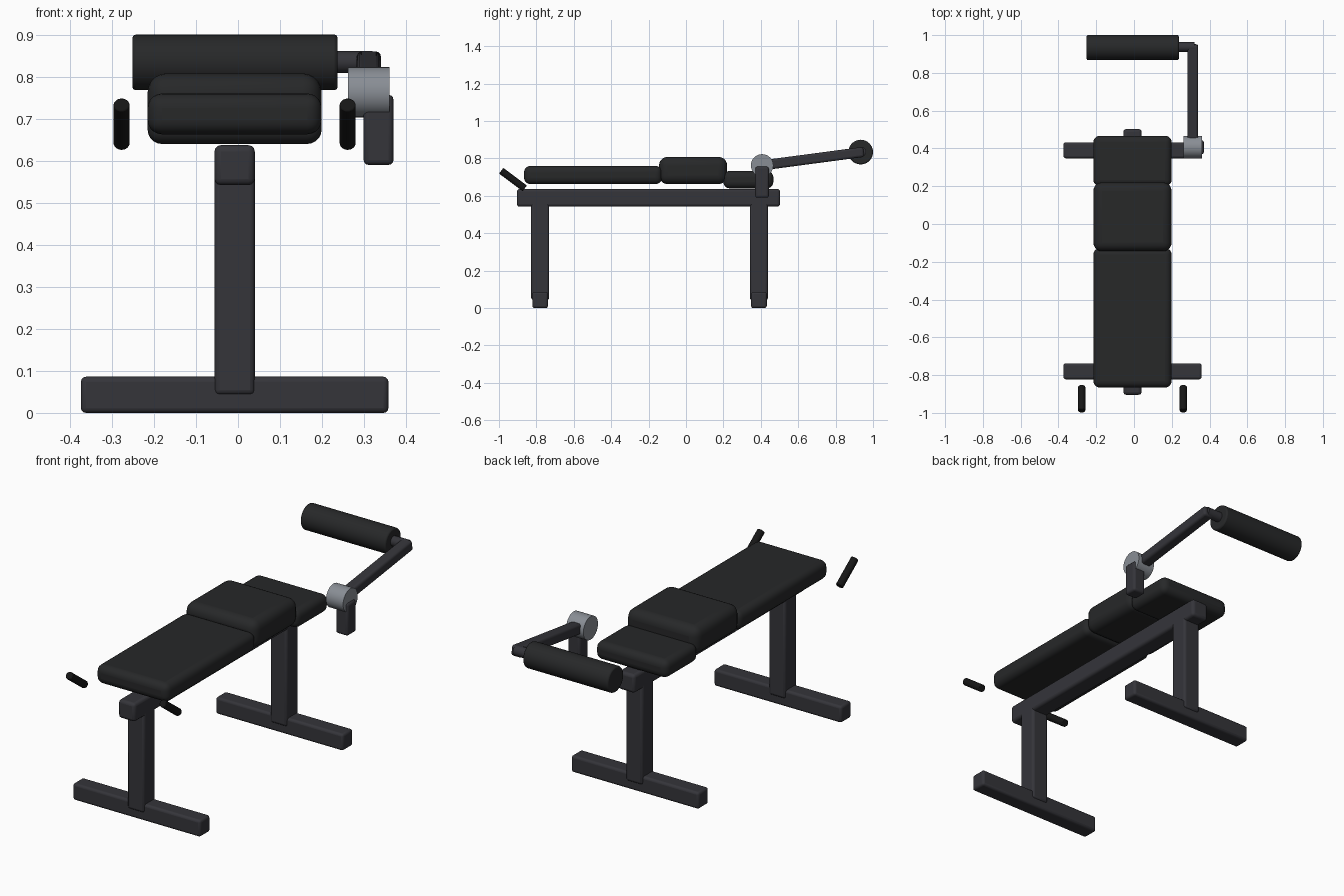
import bpy, math
from mathutils import Vector

if "Cube" in bpy.data.objects:
    bpy.data.objects.remove(bpy.data.objects["Cube"])


def material(name, rgb):
    m = bpy.data.materials.new(name)
    m.diffuse_color = (*rgb, 1)
    m.use_nodes = True
    m.node_tree.nodes["Principled BSDF"].inputs["Base Color"].default_value = m.diffuse_color
    return m


FRAME = material("dark_metal", (0.035, 0.035, 0.042))
PAD = material("black_vinyl", (0.02, 0.021, 0.022))
GRIP = material("black_rubber", (0.008, 0.008, 0.008))
STEEL = material("grey_metal", (0.25, 0.27, 0.3))


def finish(ob, name, mat, bevel, segments):
    ob.name = name
    ob.data.materials.append(mat)
    if bevel:
        mod = ob.modifiers.new("rounding", 'BEVEL')
        mod.width, mod.segments = bevel, segments
        mod.limit_method = 'ANGLE'
        mod.angle_limit = math.radians(40)
    bpy.ops.object.shade_smooth_by_angle(angle=math.radians(35))
    return ob


def box(name, lo, hi, mat=FRAME, bevel=0.012, segments=3):
    lo, hi = Vector(lo), Vector(hi)
    bpy.ops.mesh.primitive_cube_add(size=1, location=(lo + hi) / 2)
    ob = bpy.context.object
    ob.scale = hi - lo
    bpy.ops.object.transform_apply(location=False, rotation=False, scale=True)
    return finish(ob, name, mat, bevel, segments)


def tube(name, a, b, r, mat, bevel=0.0, segments=2, sides=32):
    a, b = Vector(a), Vector(b)
    bpy.ops.mesh.primitive_cylinder_add(vertices=sides, radius=r, depth=(b - a).length,
                                        location=(a + b) / 2)
    ob = bpy.context.object
    ob.rotation_euler = (b - a).to_track_quat('Z', 'Y').to_euler()
    return finish(ob, name, mat, bevel, segments)


CX = -0.008  # centre line of the bench

# Feet and posts
for side, y in (("front", -0.78), ("rear", 0.39)):
    box(side + "_foot", (CX - 0.366, y - 0.042, 0), (CX + 0.366, y + 0.042, 0.086))
    box(side + "_post", (CX - 0.048, y - 0.048, 0.043), (CX + 0.048, y + 0.048, 0.58))

# Main beam
box("main_beam", (CX - 0.048, -0.904, 0.542), (CX + 0.048, 0.503, 0.637), bevel=0.015)

# Cushions
W = 0.207
box("back_pad", (CX - W, -0.866, 0.663), (CX + W, -0.128, 0.76), PAD, 0.034, 5)
box("seat_pad", (CX - W, -0.144, 0.663), (CX + W, 0.22, 0.808), PAD, 0.045, 5)
box("rear_pad", (CX - W, 0.2, 0.64), (CX + W, 0.467, 0.733), PAD, 0.034, 5)

# Hand grips
for side, s in (("left", -1), ("right", 1)):
    x = CX + s * 0.269
    tube(side + "_grip", (x, -0.988, 0.734), (x, -0.862, 0.64), 0.019, GRIP, 0.003)

# Pivot bracket and hub
box("pivot_bracket", (0.299, 0.37, 0.59), (0.37, 0.443, 0.757))
tube("pivot_hub", (0.262, 0.407, 0.763), (0.36, 0.407, 0.763), 0.06, STEEL)

# Swing arm, tilted up toward the roller
start, end = Vector((0.311, 0.407, 0.763)), Vector((0.311, 0.95, 0.835))
mid, half = (start + end) / 2, (end - start).length / 2
arm = box("swing_arm", mid - Vector((0.029, half, 0.027)), mid + Vector((0.029, half, 0.027)))
arm.rotation_euler.x = math.atan2(end.z - start.z, end.y - start.y)

# Roller and its axle
tube("roller_axle", (0.2, 0.937, 0.835), (0.32, 0.937, 0.835), 0.026, FRAME)
tube("foam_roller", (-0.251, 0.934, 0.834), (0.237, 0.934, 0.834), 0.066, PAD, 0.007)
